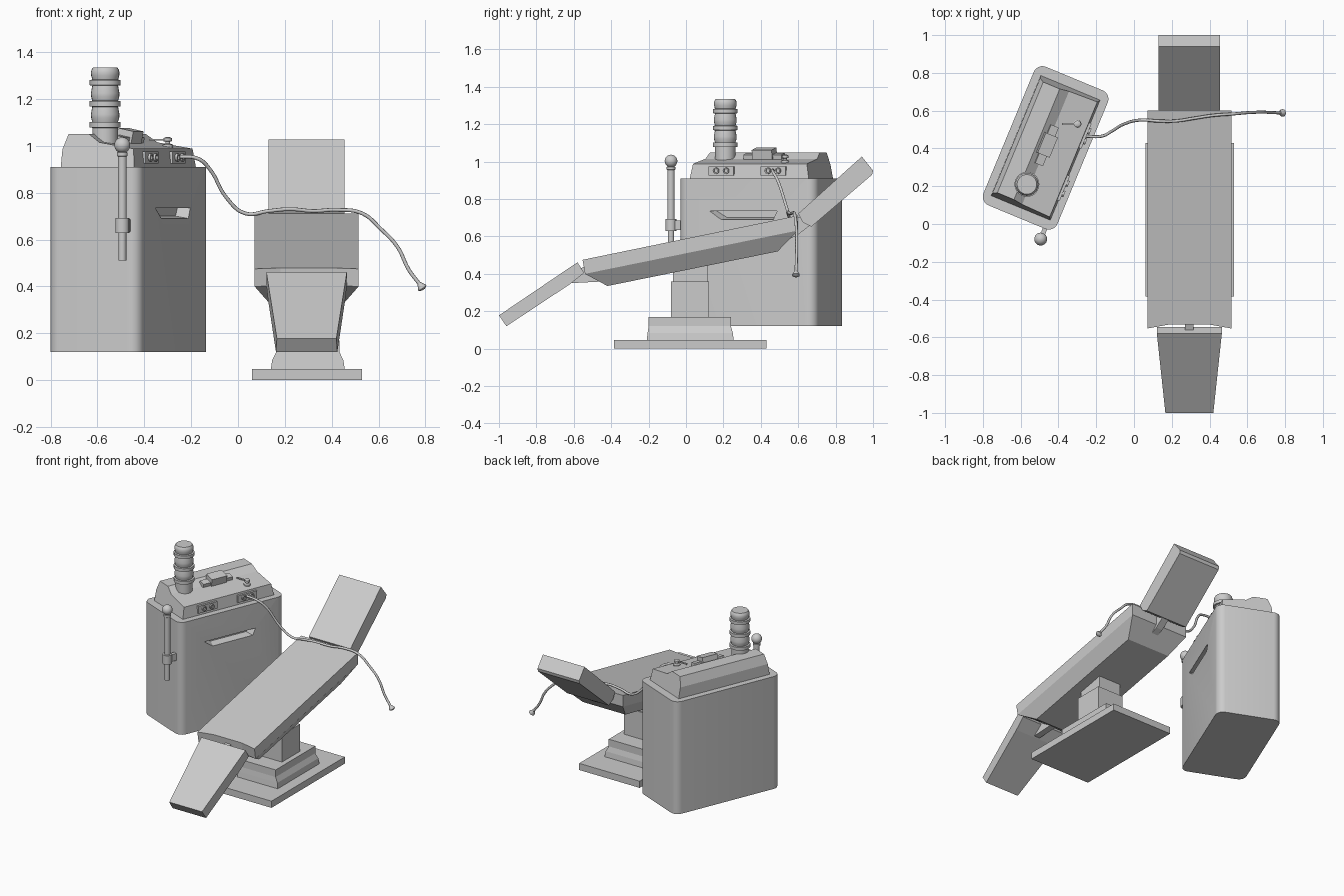
import bpy, bmesh, math
from mathutils import Matrix, Vector

if "Cube" in bpy.data.objects:
    bpy.data.objects.remove(bpy.data.objects["Cube"])

I = Matrix.Identity(4)
CAB = Matrix.Translation((-0.468, 0.403, 0)) @ Matrix.Rotation(math.radians(-22.5), 4, 'Z')


def finish(name, bm, M=I, smooth=False):
    bmesh.ops.recalc_face_normals(bm, faces=bm.faces)
    me = bpy.data.meshes.new(name)
    bm.to_mesh(me)
    bm.free()
    ob = bpy.data.objects.new(name, me)
    bpy.context.collection.objects.link(ob)
    ob.matrix_world = M
    if smooth:
        bpy.ops.object.select_all(action='DESELECT')
        ob.select_set(True)
        bpy.context.view_layer.objects.active = ob
        bpy.ops.object.shade_smooth_by_angle(angle=math.radians(35))
    return ob


def loft(name, rings, M=I, smooth=False):
    """Skin matching rings of points and cap both ends."""
    bm = bmesh.new()
    vs = [[bm.verts.new(p) for p in r] for r in rings]
    n = len(rings[0])
    for a, b in zip(vs, vs[1:]):
        for i in range(n):
            j = (i + 1) % n
            bm.faces.new((a[i], a[j], b[j], b[i]))
    bm.faces.new(vs[0])
    bm.faces.new(vs[-1])
    return finish(name, bm, M, smooth)


def lathe(name, profile, M=I, n=24):
    """Profile of (radius, height) turned round local z."""
    ang = [2 * math.pi * i / n for i in range(n)]
    return loft(name, [[(r * math.cos(a), r * math.sin(a), z) for a in ang] for r, z in profile], M, True)


def rect(x0, x1, y0, y1, z):
    return [(x0, y0, z), (x1, y0, z), (x1, y1, z), (x0, y1, z)]


def box(name, x, y, z, M=I):
    return loft(name, [rect(*x, *y, z[0]), rect(*x, *y, z[1])], M)


def at(x, y, z=0):
    return Matrix.Translation((x, y, z))


def slab(name, profile, cx, widths):
    """Side profile (y, z) spanned across x, with a half width per point."""
    return loft(name, [[(cx + s * w, y, z) for (y, z), w in zip(profile, widths)] for s in (-1, 1)])


# Cabinet body with rounded upright corners
bm = bmesh.new()
bmesh.ops.create_cube(bm, size=1, matrix=at(0, 0, 0.515) @ Matrix.Diagonal((0.424, 0.794, 0.79, 1)))
upright = [e for e in bm.edges if abs(e.verts[0].co.z - e.verts[1].co.z) > 0.5]
bmesh.ops.bevel(bm, geom=upright, offset=0.05, segments=6, profile=0.5, affect='EDGES')
cabinet = finish("cabinet_body", bm, CAB, True)

# Recessed grip in the cabinet side
cut = loft("grip_cutter", [
    [(0.24, -0.22, 0.735), (0.24, 0.19, 0.735), (0.24, 0.165, 0.685), (0.24, -0.15, 0.685)],
    [(0.16, -0.19, 0.735), (0.16, 0.16, 0.735), (0.16, 0.14, 0.70), (0.16, -0.13, 0.70)]], CAB)
cut.hide_render = True
cut.hide_viewport = False
cut.display_type = 'WIRE'
mod = cabinet.modifiers.new("grip", 'BOOLEAN')
mod.object = cut
mod.operation = 'DIFFERENCE'
mod.solver = 'EXACT'

# Console on top of the cabinet: high ridge at the back, sloping front
prof = [(-0.17, 0.905), (-0.168, 0.985), (-0.145, 1.05), (-0.05, 1.05), (0.0, 1.015), (0.16, 0.988), (0.17, 0.905)]
loft("console", [[(u, s * (0.345 - max(0, z - 0.91) * 0.2), z) for u, z in prof] for s in (-1, 1)], CAB)

# Socket plates with knobs on the console front
for i, v in enumerate((-0.16, 0.14)):
    box(f"socket_plate_{i}", (0.15, 0.176), (v - 0.072, v + 0.072), (0.925, 0.975), CAB)
    for k, d in enumerate((-0.028, 0.03)):
        lathe(f"socket_{i}_{k}", [(0.017, 0), (0.017, 0.014), (0.01, 0.014), (0.01, 0.006)],
              CAB @ at(0.172, v + d, 0.951) @ Matrix.Rotation(math.pi / 2, 4, 'Y'), 12)

# Stepped control block
tilt = CAB @ at(-0.005, 0.015, 1.02) @ Matrix.Rotation(math.radians(12), 4, 'Y')
box("control_base", (-0.02, 0.025), (-0.11, 0.11), (-0.02, 0.022), tilt)
box("control_block", (-0.035, 0.035), (-0.055, 0.06), (-0.02, 0.05), tilt)

# Small joystick and its lever
lathe("joystick_knob", [(0.022, 0.985), (0.022, 1.005), (0.01, 1.01), (0.01, 1.018), (0.018, 1.02), (0.018, 1.033), (0.01, 1.037)],
      at(-0.30, 0.53), 12)
box("joystick_lever", (-0.38, -0.30), (0.525, 0.535), (1.022, 1.03))

# Ribbed upright tube
tube = [(0.055, 0.99), (0.055, 1.075)]
for z in (1.09, 1.18, 1.27):
    tube += [(0.055, z - 0.013), (0.066, z - 0.011), (0.066, z + 0.011), (0.055, z + 0.013),
             (0.06, z + 0.03), (0.061, z + 0.045)]
tube += [(0.058, 1.325), (0.052, 1.335)]
lathe("ribbed_tube", tube, at(-0.567, 0.21))

# Wand with ball top, clamp and bracket
W = at(-0.494, -0.08)
ball = [(0.034 * math.sin(a), 1.003 - 0.034 * math.cos(a)) for a in [math.pi * k / 12 for k in range(2, 12)]]
lathe("wand", [(0.017, 0.51), (0.017, 0.63), (0.019, 0.63), (0.019, 0.955), (0.023, 0.957), (0.023, 0.972)] + ball + [(0.002, 1.037)], W)
lathe("wand_clamp", [(0.03, 0.628), (0.03, 0.692)], W, 16)
box("wand_bracket", (-0.012, 0.012), (0.0, 0.1), (0.635, 0.685), W @ Matrix.Rotation(math.radians(-22.5), 4, 'Z'))

# Hose draped from the console over the chair
path = [(-0.265, 0.465, 0.955), (-0.17, 0.465, 0.945), (-0.12, 0.49, 0.90), (-0.05, 0.53, 0.78), (0.03, 0.55, 0.712),
        (0.13, 0.545, 0.722), (0.22, 0.545, 0.73), (0.32, 0.56, 0.722), (0.42, 0.575, 0.727), (0.53, 0.583, 0.712),
        (0.61, 0.59, 0.645), (0.68, 0.592, 0.57), (0.73, 0.59, 0.47), (0.775, 0.588, 0.41)]
cu = bpy.data.curves.new("hose", 'CURVE')
cu.dimensions = '3D'
cu.bevel_depth = 0.008
cu.bevel_resolution = 2
cu.resolution_u = 6
cu.use_fill_caps = True
sp = cu.splines.new('BEZIER')
sp.bezier_points.add(len(path) - 1)
for bp, p in zip(sp.bezier_points, path):
    bp.co = p
    bp.handle_left_type = bp.handle_right_type = 'AUTO'
bpy.context.collection.objects.link(bpy.data.objects.new("hose", cu))
aim = Vector((0.02, 0, -0.03)).to_track_quat('Z', 'Y').to_matrix().to_4x4()
lathe("hose_tip", [(0.008, -0.008), (0.02, 0.012), (0.02, 0.018), (0.008, 0.025)], at(0.778, 0.588, 0.407) @ aim, 12)

# Chair base plate, stepped plinth and two-stage column
C = 0.298
box("base_plate", (0.06, 0.53), (-0.385, 0.43), (0, 0.047))
loft("plinth", [rect(C - 0.158, C + 0.158, -0.21, 0.255, 0.045), rect(C - 0.152, C + 0.152, -0.205, 0.25, 0.085),
                rect(C - 0.135, C + 0.135, -0.2, 0.24, 0.12), rect(C - 0.135, C + 0.135, -0.2, 0.24, 0.17)])
box("column_lower", (C - 0.1, C + 0.1), (-0.08, 0.122), (0.165, 0.36))
box("column_upper", (C - 0.085, C + 0.085), (-0.07, 0.115), (0.35, 0.5))


# Reclined seat: hollowed front edge and chamfered underside
def seat_ring(fy, fz, by, bz, hw, dip):
    slope = (bz - fz) / (by - fy)
    pts = [(-hw, fy), (-hw * 0.5, fy + dip), (hw * 0.5, fy + dip), (hw, fy), (hw, by), (-hw, by)]
    return [(0.293 + x, y, fz + (y - fy) * slope) for x, y in pts]


loft("seat", [seat_ring(-0.42, 0.335, 0.49, 0.52, 0.165, 0),
              seat_ring(-0.54, 0.40, 0.60, 0.632, 0.222, 0.015),
              seat_ring(-0.553, 0.475, 0.60, 0.712, 0.222, 0.02)])

# Backrest and leg rest
slab("backrest", [(0.60, 0.722), (0.94, 1.027), (1.0, 0.952), (0.995, 0.93), (0.67, 0.652), (0.625, 0.675)],
     0.293, [0.162] * 6)
slab("leg_rest", [(-0.58, 0.462), (-1.0, 0.178), (-0.96, 0.12), (-0.62, 0.345), (-0.545, 0.405)],
     0.293, [0.172, 0.127, 0.131, 0.165, 0.172])

# Hinge arms joining the rests to the seat
slab("backrest_hinge", [(0.52, 0.62), (0.60, 0.70), (0.69, 0.72), (0.69, 0.68), (0.60, 0.61), (0.52, 0.57)], 0.293, [0.025] * 6)
slab("leg_hinge", [(-0.64, 0.40), (-0.50, 0.455), (-0.40, 0.40), (-0.43, 0.36), (-0.62, 0.35)], 0.293, [0.022] * 5)
